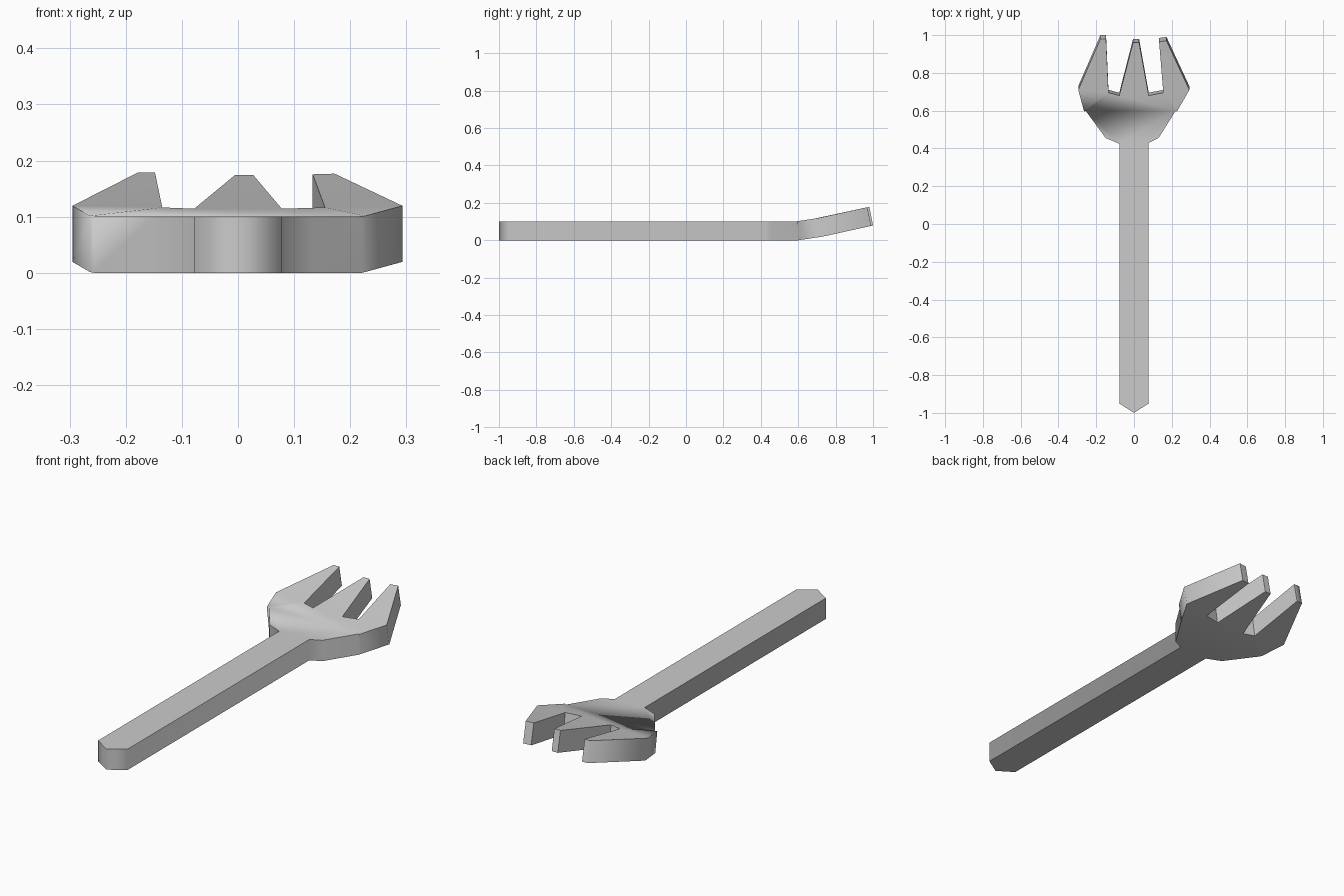
import bpy, bmesh, math

cube = bpy.data.objects.get("Cube")
if cube:
    bpy.data.objects.remove(cube, do_unlink=True)

THICKNESS = 0.1
FOLD_Y, TINE_Y = 0.6, 0.73

grey = bpy.data.materials.new("plain grey")
grey.use_nodes = True
colour = (0.6, 0.6, 0.6, 1)
grey.diffuse_color = colour
grey.node_tree.nodes["Principled BSDF"].inputs["Base Color"].default_value = colour


def curl(y):
    """Height and slope of the upturned head at a distance along the fork."""
    lift = 0.15 * max(0, y - FOLD_Y) + 0.07 * max(0, y - TINE_Y)
    slope = 0.0 if y <= FOLD_Y + 0.001 else 0.15 if y < TINE_Y else 0.2
    return lift, slope


# Outline, anticlockwise from the pointed handle end
handle_right = [(0, -1), (0.078, -0.95), (0.078, 0.43)]
head_right = [(0.13, 0.455), (0.227, 0.61), (0.293, 0.73)]
tine_right = [(0.172, 0.99), (0.133, 0.985), (0.155, 0.71)]
tine_middle = [(0.078, 0.695), (0.027, 0.98), (-0.005, 0.98), (-0.078, 0.695)]
tine_left = [(-0.135, 0.71), (-0.148, 1), (-0.178, 1)]
head_left = [(-0.295, 0.73), (-0.264, 0.61), (-0.15, 0.455)]
handle_left = [(-0.078, 0.425), (-0.078, -0.95)]
outline = (handle_right + head_right + tine_right + tine_middle
           + tine_left + head_left + handle_left)

# Extrude the outline into a slab and cut it along the fold
bm = bmesh.new()
base = bm.faces.new([bm.verts.new((x, y, 0)) for x, y in outline])
extruded = bmesh.ops.extrude_face_region(bm, geom=[base], use_keep_orig=True)
for item in extruded["geom"]:
    if isinstance(item, bmesh.types.BMVert):
        item.co.z = THICKNESS
bmesh.ops.bisect_plane(bm, geom=bm.verts[:] + bm.edges[:] + bm.faces[:],
                       plane_co=(0, FOLD_Y, 0), plane_no=(0, 1, 0))
bmesh.ops.triangulate(bm, faces=[f for f in bm.faces if len(f.verts) > 4])

# Curl the head upwards, keeping the thickness square to the slope
for v in bm.verts:
    lift, slope = curl(v.co.y)
    v.co.y -= v.co.z * slope
    v.co.z += lift
bmesh.ops.recalc_face_normals(bm, faces=bm.faces[:])

mesh = bpy.data.meshes.new("fork")
bm.to_mesh(mesh)
bm.free()
mesh.materials.append(grey)
fork = bpy.data.objects.new("fork", mesh)
bpy.context.collection.objects.link(fork)

# Soft sides with crisp rims
bpy.ops.object.select_all(action="DESELECT")
fork.select_set(True)
bpy.context.view_layer.objects.active = fork
bpy.ops.object.shade_smooth_by_angle(angle=math.radians(72))
